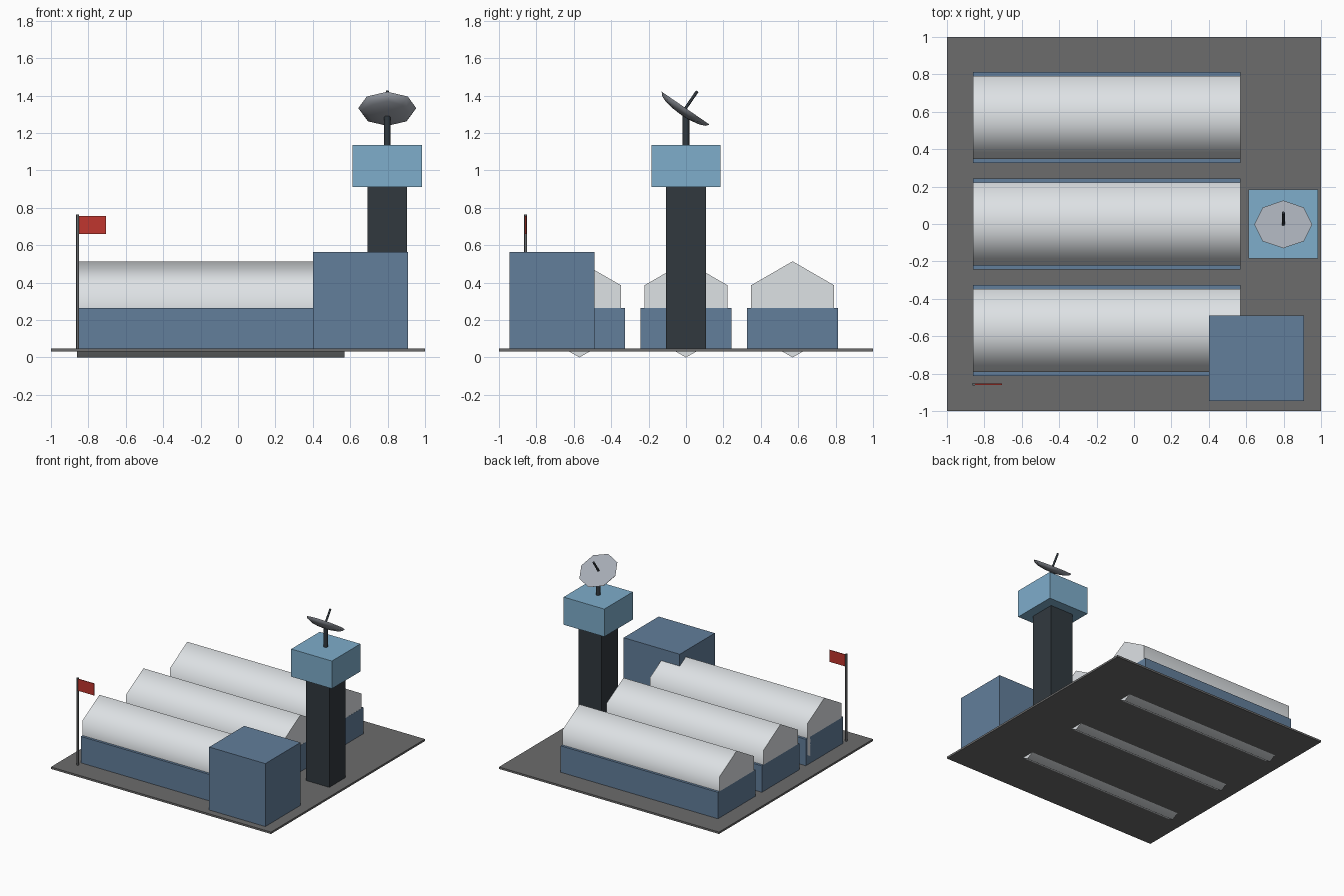
import bpy, bmesh, math
from mathutils import Vector, Matrix

cube = bpy.data.objects.get("Cube")
if cube:
    bpy.data.objects.remove(cube, do_unlink=True)


def material(name, r, g, b):
    """Flat material from 0-255 display values, stored as linear."""
    linear = [((c / 255 + 0.055) / 1.055) ** 2.4 for c in (r, g, b)] + [1.0]
    mat = bpy.data.materials.new(name)
    mat.use_nodes = True
    mat.diffuse_color = linear
    mat.node_tree.nodes["Principled BSDF"].inputs["Base Color"].default_value = linear
    return mat


CONCRETE = material("concrete grey", 108, 108, 108)
BLUE = material("wall blue", 98, 126, 155)
ROOF = material("roof white", 222, 226, 229)
DARK = material("tower charcoal", 49, 57, 63)
GLASS = material("cabin light blue", 126, 173, 203)
DISH = material("dish grey", 166, 171, 180)
POLE = material("pole grey", 100, 102, 104)
RED = material("flag red", 192, 54, 46)


def finish(name, bm, mat):
    mesh = bpy.data.meshes.new(name)
    bmesh.ops.recalc_face_normals(bm, faces=bm.faces[:])
    bm.to_mesh(mesh)
    bm.free()
    mesh.materials.append(mat)
    obj = bpy.data.objects.new(name, mesh)
    bpy.context.collection.objects.link(obj)
    return obj


def box(name, mat, x, y, z):
    """Box from (min, max) ranges."""
    bm = bmesh.new()
    low, high = map(Vector, zip(x, y, z))
    size = Matrix.Diagonal((high - low).to_4d())
    bmesh.ops.create_cube(bm, size=1, matrix=Matrix.Translation((low + high) / 2) @ size)
    return finish(name, bm, mat)


def rod(name, mat, start, end, radius, sides):
    """Prism between two points with smooth sides and flat ends."""
    start, end = Vector(start), Vector(end)
    axis = end - start
    turn = axis.to_track_quat('Z', 'Y').to_matrix().to_4x4()
    bm = bmesh.new()
    bmesh.ops.create_cone(bm, cap_ends=True, segments=sides, radius1=radius, radius2=radius,
                          depth=axis.length, matrix=Matrix.Translation((start + end) / 2) @ turn)
    bm.normal_update()
    for face in bm.faces:
        face.smooth = abs(face.normal.dot(axis.normalized())) < 0.5
    return finish(name, bm, mat)


# Ground slab
GROUND = 0.045
box("ground_slab", CONCRETE, (-1, 1), (-1, 1), (0.032, 0.048))

# Three barracks: low walls around a hexagonal roof whose tip passes the slab
for label, y in (("front", -0.57), ("middle", 0), ("back", 0.57)):
    box(label + "_barrack_walls", BLUE, (-0.86, 0.57), (y - 0.243, y + 0.243), (GROUND, 0.265))
    rod(label + "_barrack_roof", ROOF, (-0.86, y, 0.257), (0.569, y, 0.257), 0.257, 6)

# Corner office block
box("office_block", BLUE, (0.40, 0.91), (-0.945, -0.49), (GROUND, 0.565))

# Watch tower
TX = 0.798
box("tower_shaft", DARK, (TX - 0.106, TX + 0.106), (-0.106, 0.106), (GROUND, 0.91))
box("tower_cabin", GLASS, (TX - 0.185, TX + 0.185), (-0.185, 0.185), (0.91, 1.137))
rod("dish_post", DARK, (TX, 0, 1.13), (TX, 0, 1.30), 0.018, 8)

# Dish: lower half of a flattened sphere, closed by a flat face and tipped back
tilt = Matrix.Rotation(math.radians(-34.5), 4, 'X')
centre = Vector((TX, -0.002, 1.333))
bm = bmesh.new()
bmesh.ops.create_uvsphere(bm, u_segments=8, v_segments=8, radius=0.155)
bmesh.ops.delete(bm, geom=[v for v in bm.verts if v.co.z > 0.01], context='VERTS')
for face in bm.faces:
    face.smooth = True
rim = [e for e in bm.edges if e.is_boundary]
for face in bmesh.ops.holes_fill(bm, edges=rim, sides=0)["faces"]:
    face.smooth = False
bm.transform(Matrix.Translation(centre) @ tilt @ Matrix.Diagonal((1, 1, 0.28, 1)))
finish("dish", bm, DISH)
rod("dish_feed", DARK, centre, centre + tilt.to_3x3() @ Vector((0, 0, 0.11)), 0.008, 8)

# Flag
rod("flag_pole", POLE, (-0.857, -0.857, GROUND), (-0.857, -0.857, 0.765), 0.008, 8)
box("flag", RED, (-0.857, -0.705), (-0.86, -0.854), (0.66, 0.757))
